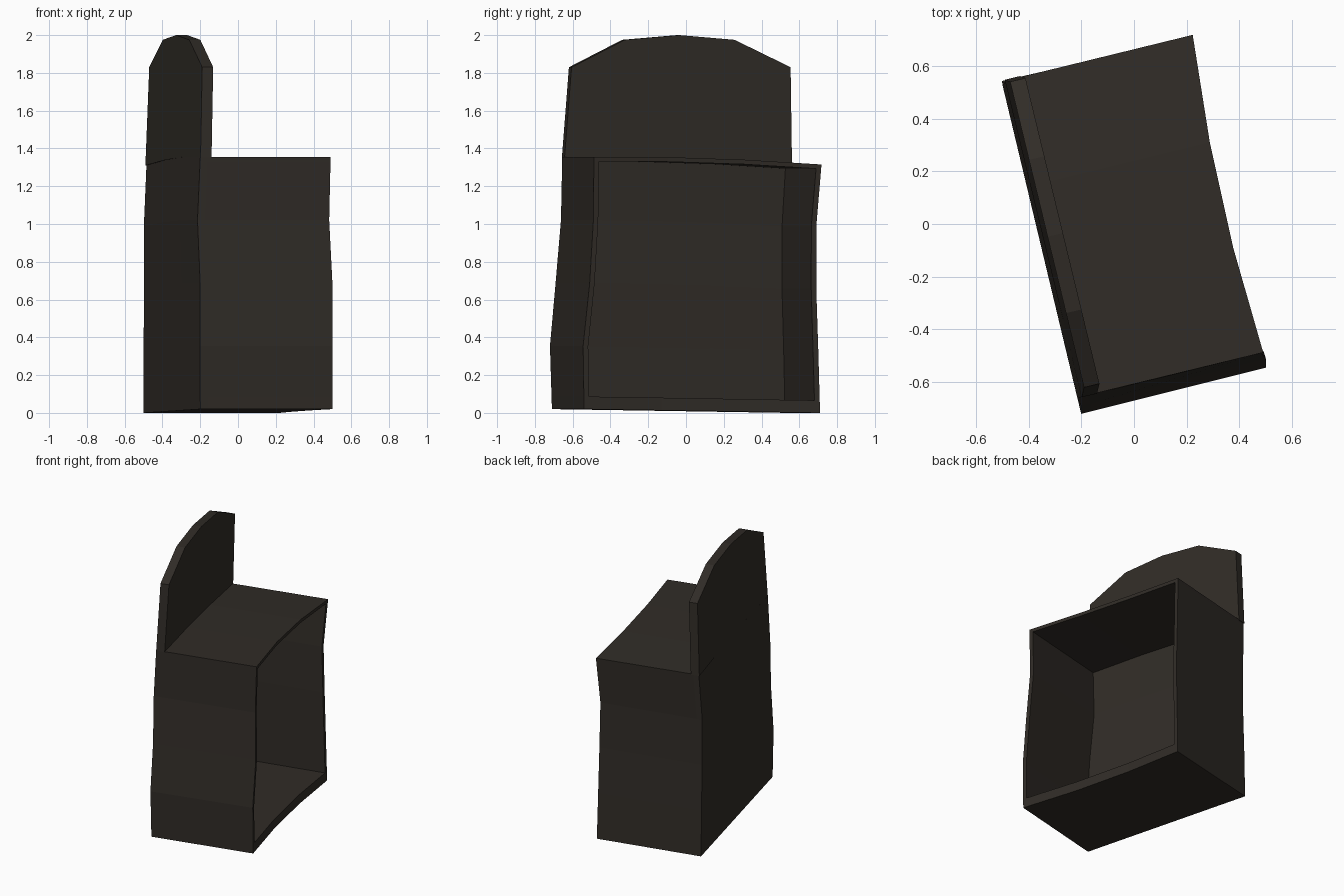
import bpy, bmesh, math
from itertools import product

if "Cube" in bpy.data.objects:
    bpy.data.objects.remove(bpy.data.objects["Cube"])

ANGLE = math.atan2(0.235, 0.972)
C, S = math.cos(ANGLE), math.sin(ANGLE)

wood = bpy.data.materials.new("dark_wood")
wood.diffuse_color = (0.03, 0.025, 0.02, 1)
wood.use_nodes = True
wood.node_tree.nodes["Principled BSDF"].inputs["Base Color"].default_value = wood.diffuse_color


def finish(name, bm):
    bmesh.ops.recalc_face_normals(bm, faces=bm.faces)
    mesh = bpy.data.meshes.new(name)
    bm.to_mesh(mesh)
    bm.free()
    mesh.materials.append(wood)
    obj = bpy.data.objects.new(name, mesh)
    bpy.context.collection.objects.link(obj)
    return obj


def world(u, v, z):
    return (C * u - S * v, S * u + C * v, z)


def lerp(a, b, t):
    return a + (b - a) * t


def sample(values, t):
    i = min(int(t * (len(values) - 1)), len(values) - 2)
    return lerp(values[i], values[i + 1], t * (len(values) - 1) - i)


# Wobbly corner lines of the cabinet, five levels each: (u values, v values)
FL = ([-.361, -.364, -.357, -.364, -.348], [-.643, -.653, -.624, -.593, -.590])
FR = ([.359, .358, .366, .354, .362], [-.642, -.647, -.613, -.590, -.589])
BL = ([-.359, -.360, -.360, -.361, -.343], [.645, .638, .628, .628, .643])
BR = ([.381, .375, .370, .362, .385], [.638, .630, .620, .622, .645])


def warp(a, b, h):
    """Map unit-box coordinates to the crooked cabinet."""
    bow = min(b, 1 - b, 1 / 3) * 3
    u, v = (lerp(lerp(sample(FL[k], h), sample(FR[k], h), a),
                 lerp(sample(BL[k], h), sample(BR[k], h), a), b) for k in (0, 1))
    u -= 0.025 * bow * a
    z = lerp(lerp(0.02, 0.0, b), lerp(1.355, 1.315, b) + 0.012 * bow, h)
    return world(u, v, z)


# Cabinet: hollow box open on one side, made as the boundary of filled cells
A = [0, .055, 1]
B = [0, .022, 1 / 3, 2 / 3, .978, 1]
H = [0, .05, .25, .5, .75, .982, 1]
size = (len(A) - 1, len(B) - 1, len(H) - 1)


def filled(c):
    if any(not 0 <= c[k] < size[k] for k in range(3)):
        return False
    return c[0] == 0 or c[1] in (0, size[1] - 1) or c[2] in (0, size[2] - 1)


bm = bmesh.new()
verts = {}


def vert(i):
    if i not in verts:
        verts[i] = bm.verts.new(warp(A[i[0]], B[i[1]], H[i[2]]))
    return verts[i]


for c in product(*(range(n) for n in size)):
    if not filled(c):
        continue
    for axis, side in product(range(3), (0, 1)):
        near = list(c)
        near[axis] += 2 * side - 1
        if filled(near):
            continue
        p, q = [k for k in range(3) if k != axis]
        ring = []
        for dp, dq in ((0, 0), (1, 0), (1, 1), (0, 1)):
            i = list(c)
            i[axis] += side
            i[p] += dp
            i[q] += dq
            ring.append(vert(tuple(i)))
        bm.faces.new(ring)
finish("cabinet", bm)

# Back board: rounded panel standing on the closed side
outline = [(-.592, 1.352), (-.558, 1.83), (-.268, 1.975), (.03, 2.0), (.33, 1.975),
           (.635, 1.83), (.647, 1.31), (.22, 1.338), (-.2, 1.355)]
bm = bmesh.new()
sides = []
for thick in (0, 0.06):
    sides.append([bm.verts.new(world(-.348 + .018 * min(max((z - 1.33) / .5, 0), 1) + thick, v, z))
                  for v, z in outline])
for s in sides:
    bm.faces.new(s)
n = len(outline)
for i in range(n):
    j = (i + 1) % n
    bm.faces.new((sides[0][i], sides[0][j], sides[1][j], sides[1][i]))
finish("back_board", bm)
